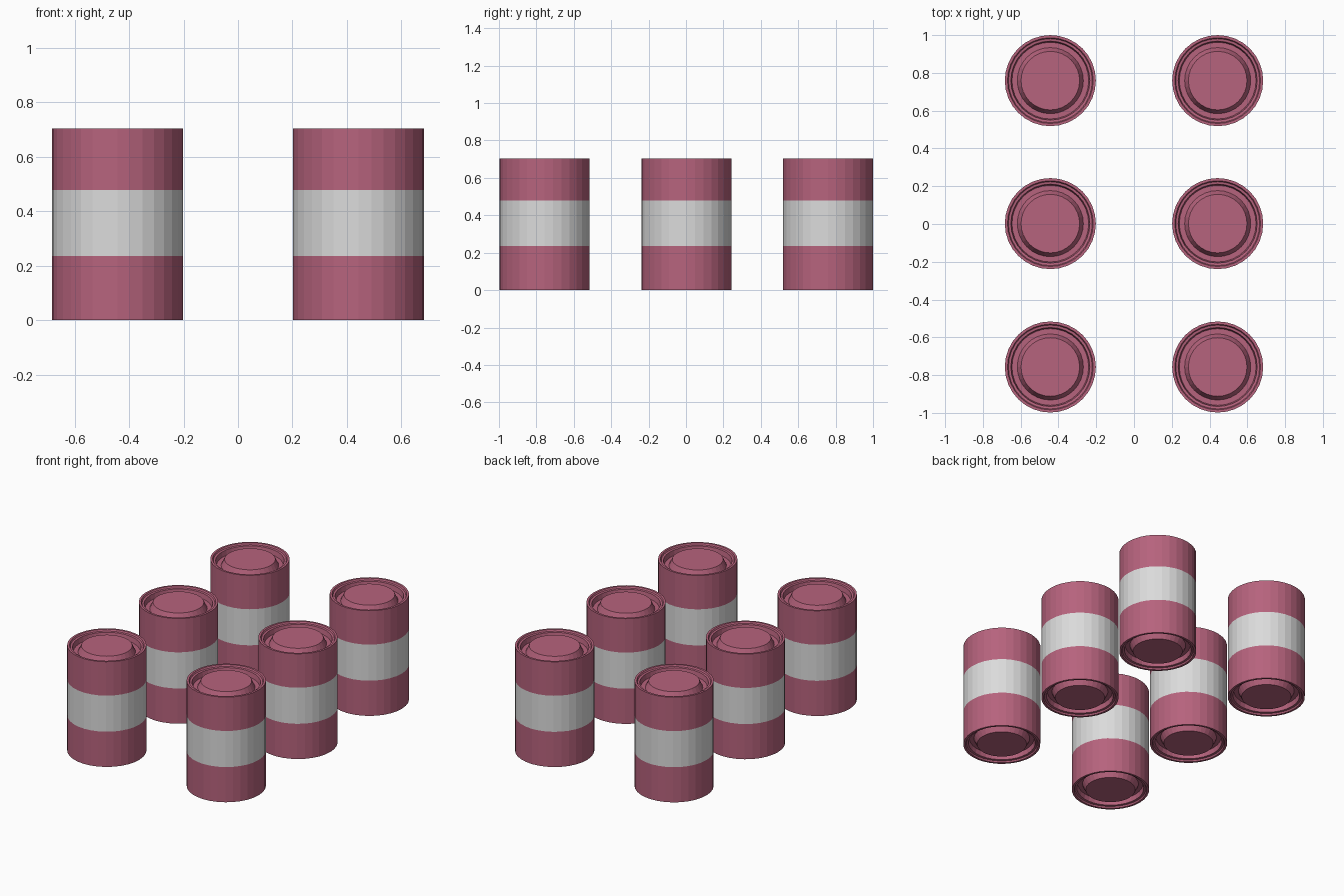
import bpy, bmesh, math

if "Cube" in bpy.data.objects:
    bpy.data.objects.remove(bpy.data.objects["Cube"])

SIDES = 32
HEIGHT = 0.705
BAND = (0.236, 0.478)


def material(name, rgb):
    m = bpy.data.materials.new(name)
    m.diffuse_color = (*rgb, 1)
    m.use_nodes = True
    m.node_tree.nodes["Principled BSDF"].inputs["Base Color"].default_value = m.diffuse_color
    return m


red = material("dusty_red", (0.47, 0.125, 0.205))
grey = material("light_grey", (0.71, 0.71, 0.71))

# Lid half-profile (radius, depth below the end): raised disc, groove, stepped rim
lid = [(0.155, 0.003), (0.175, 0.045), (0.203, 0.045), (0.209, 0.012),
       (0.222, 0.010), (0.227, 0.0), (0.241, 0.0)]

# Whole barrel profile: bottom lid, side wall with band cuts, top lid
profile = [(r, d) for r, d in lid]
profile += [(0.241, z) for z in BAND]
profile += [(r, HEIGHT - d) for r, d in reversed(lid)]


def lathe(points):
    bm = bmesh.new()
    rings = []
    for r, z in points:
        rings.append([bm.verts.new((r * math.cos(2 * math.pi * i / SIDES),
                                    r * math.sin(2 * math.pi * i / SIDES), z))
                      for i in range(SIDES)])
    for a, b in zip(rings, rings[1:]):
        for i in range(SIDES):
            j = (i + 1) % SIDES
            bm.faces.new((a[i], a[j], b[j], b[i]))
    bm.faces.new(rings[0][::-1])
    bm.faces.new(rings[-1])
    bmesh.ops.recalc_face_normals(bm, faces=bm.faces)
    # Grey label band around the middle
    for f in bm.faces:
        z = f.calc_center_median().z
        f.material_index = int(BAND[0] < z < BAND[1] and abs(f.normal.z) < 0.1)
    mesh = bpy.data.meshes.new("barrel")
    bm.to_mesh(mesh)
    bm.free()
    mesh.materials.append(red)
    mesh.materials.append(grey)
    return mesh


barrel_mesh = lathe(profile)

# Two columns of three barrels
for x, column in ((-0.443, "left"), (0.443, "right")):
    for y, row in ((-0.757, "front"), (0.002, "middle"), (0.759, "back")):
        ob = bpy.data.objects.new(f"barrel_{row}_{column}", barrel_mesh)
        ob.location = (x, y, 0)
        bpy.context.collection.objects.link(ob)
